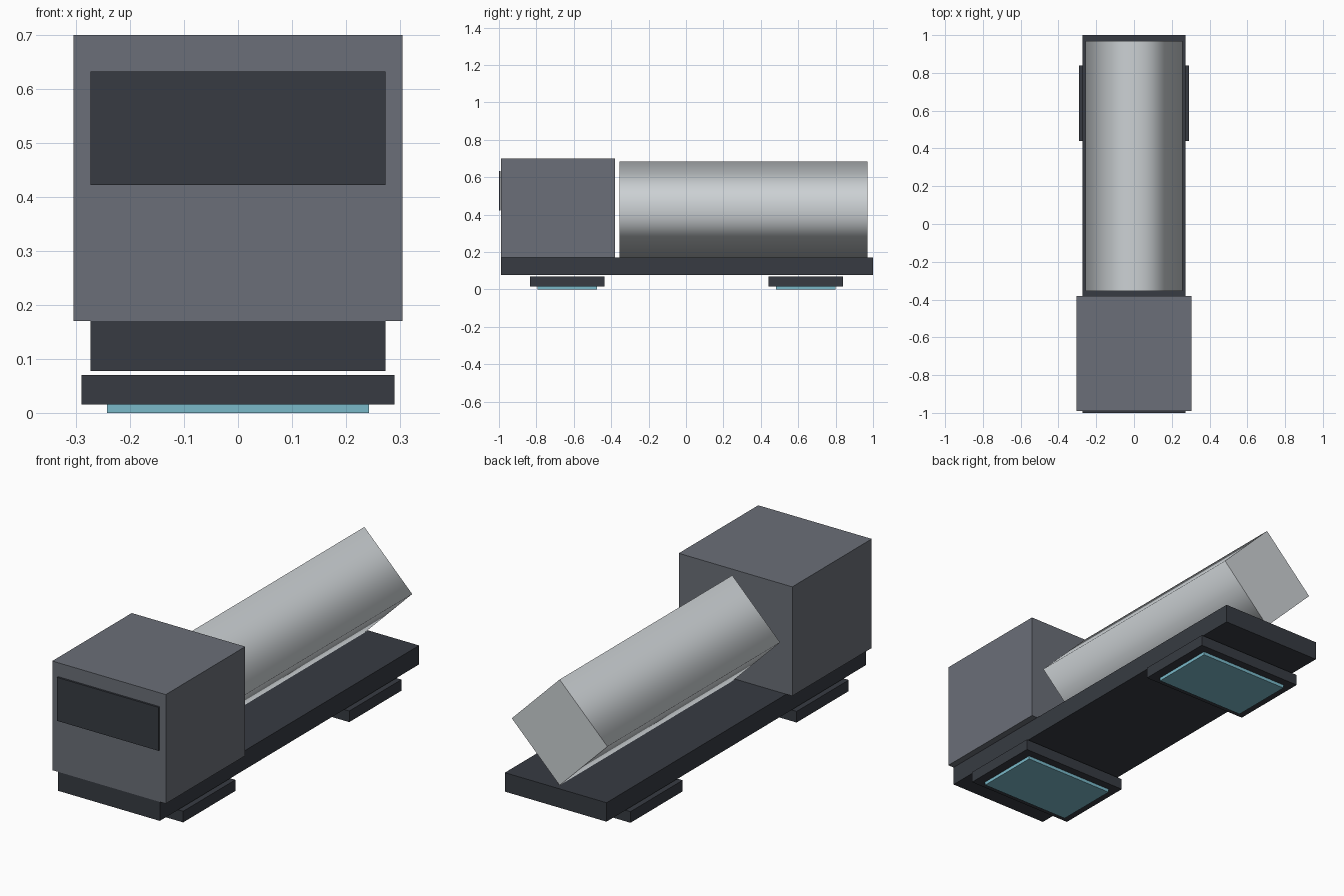
import bpy
import bmesh
from math import radians
from mathutils import Matrix

default = bpy.data.objects.get("Cube")
if default:
    bpy.data.objects.remove(default, do_unlink=True)


def material(name, rgb):
    """Make a flat material from 0-255 display values."""
    linear = [((c / 255 + 0.055) / 1.055) ** 2.4 for c in rgb] + [1.0]
    mat = bpy.data.materials.new(name)
    mat.use_nodes = True
    mat.diffuse_color = linear
    mat.node_tree.nodes["Principled BSDF"].inputs["Base Color"].default_value = linear
    return mat


cab_grey = material("cab grey", (107, 111, 120))
dark_grey = material("dark grey", (55, 59, 66))
tank_silver = material("tank silver", (204, 209, 212))
glow_blue = material("pale blue", (122, 185, 201))


def finish(name, bm, mat):
    mesh = bpy.data.meshes.new(name)
    bm.to_mesh(mesh)
    bm.free()
    mesh.materials.append(mat)
    obj = bpy.data.objects.new(name, mesh)
    bpy.context.collection.objects.link(obj)
    return obj


def box(name, half_width, y, z, mat):
    """Box centred on x, spanning the given y and z ranges."""
    bm = bmesh.new()
    bmesh.ops.create_cube(bm, size=1)
    size = (2 * half_width, y[1] - y[0], z[1] - z[0])
    centre = (0, sum(y) / 2, sum(z) / 2)
    bmesh.ops.scale(bm, vec=size, verts=bm.verts)
    bmesh.ops.translate(bm, vec=centre, verts=bm.verts)
    return finish(name, bm, mat)


# Chassis, cab and windscreen
box("chassis", 0.273, (-0.99, 1.0), (0.078, 0.17), dark_grey)
box("cab", 0.305, (-0.99, -0.38), (0.17, 0.70), cab_grey)
box("windscreen", 0.273, (-1.0, -0.9905), (0.422, 0.633), dark_grey)

# Hover units with glowing pads underneath
for end, y in (("front", -0.635), ("rear", 0.64)):
    box(end + "_hover_unit", 0.29, (y - 0.2, y + 0.2), (0.016, 0.07), dark_grey)
    box(end + "_hover_pad", 0.243, (y - 0.16, y + 0.16), (0, 0.016), glow_blue)

# Four-sided tank standing on its edge: smooth sides, flat ends
bm = bmesh.new()
bmesh.ops.create_cone(bm, cap_ends=True, segments=4, radius1=0.257,
                      radius2=0.257, depth=1.325)
bmesh.ops.transform(bm, verts=bm.verts,
                    matrix=Matrix.Translation((0, 0.3075, 0.427))
                    @ Matrix.Rotation(radians(90), 4, "X"))
for face in bm.faces:
    face.smooth = abs(face.normal.y) < 0.5
    if not face.smooth:
        for edge in face.edges:
            edge.smooth = False
# Turn the section so that one corner points straight up
top = max(bm.verts, key=lambda v: v.co.z)
if abs(top.co.x) > 0.01:
    bmesh.ops.rotate(bm, verts=bm.verts, cent=(0, 0, 0.427),
                     matrix=Matrix.Rotation(radians(45), 3, "Y"))
finish("tank", bm, tank_silver)
